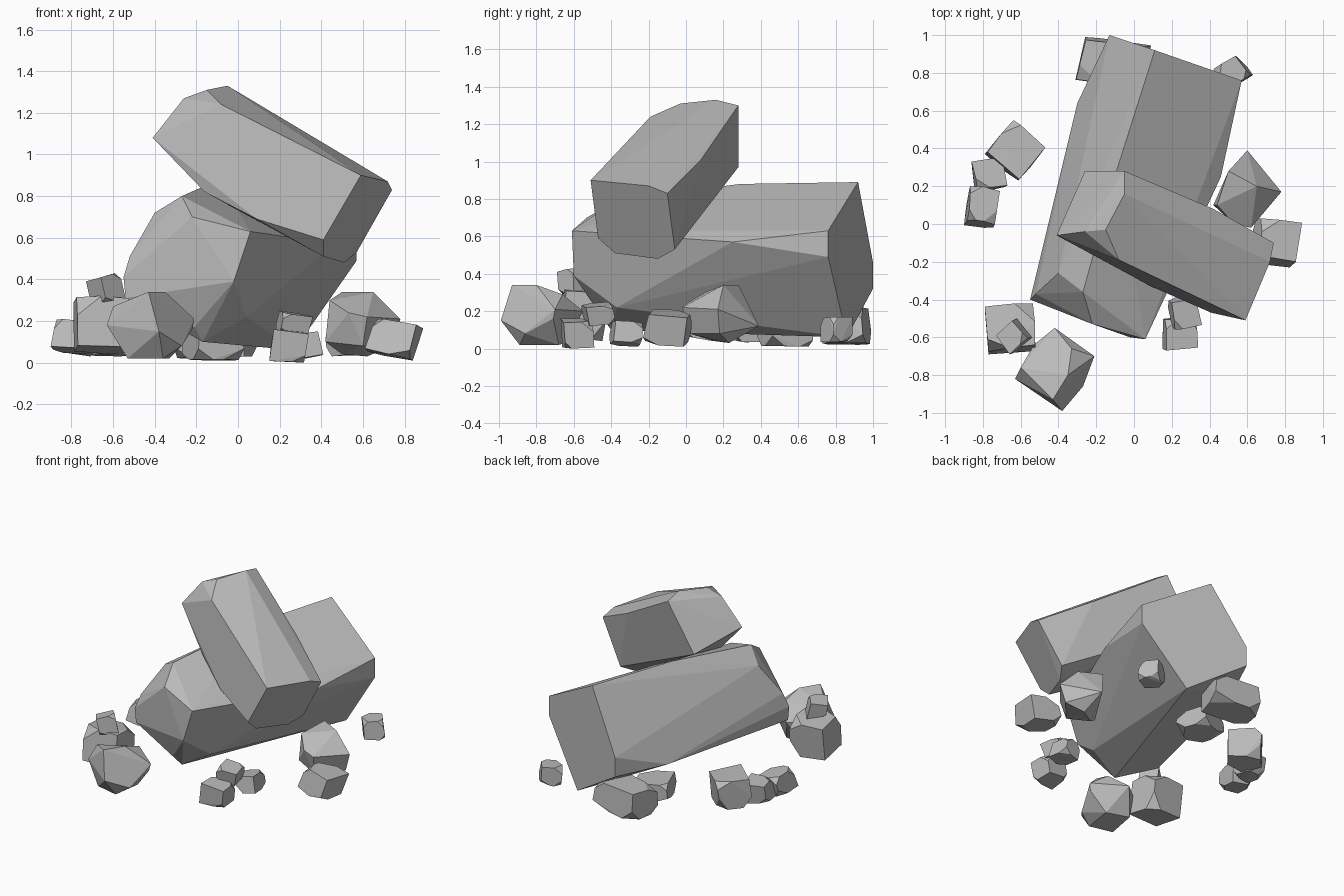
import bpy, bmesh, math, random
from mathutils import Vector, Matrix

# Remove the default object only
default = bpy.data.objects.get("Cube")
if default:
    bpy.data.objects.remove(default, do_unlink=True)

# One stone colour for everything
STONE = (0.5, 0.5, 0.5, 1)
stone = bpy.data.materials.new("grey stone")
stone.use_nodes = True
stone.diffuse_color = STONE
for node in stone.node_tree.nodes:
    if node.type == 'BSDF_PRINCIPLED':
        node.inputs["Base Color"].default_value = STONE
        node.inputs["Roughness"].default_value = 0.9


def chiselled(name, points, merge_angle=6):
    """Wrap points in a convex, flat-faced stone and merge nearly flat facets."""
    bm = bmesh.new()
    for point in points:
        bm.verts.new(point)
    hull = bmesh.ops.convex_hull(bm, input=bm.verts)
    unused = set(hull["geom_interior"]) | set(hull["geom_unused"])
    loose = [item for item in unused if isinstance(item, bmesh.types.BMVert)]
    bmesh.ops.delete(bm, geom=loose, context='VERTS')
    bmesh.ops.dissolve_limit(bm, angle_limit=math.radians(merge_angle),
                             verts=bm.verts, edges=bm.edges)
    bmesh.ops.recalc_face_normals(bm, faces=bm.faces)
    mesh = bpy.data.meshes.new(name)
    bm.to_mesh(mesh)
    bm.free()
    mesh.materials.append(stone)
    obj = bpy.data.objects.new(name, mesh)
    bpy.context.scene.collection.objects.link(obj)
    return obj


def rubble(name, low, high, yaw, seed, tilt=14):
    """Turned block with some corners knocked off, fitted between low and high."""
    rng = random.Random(seed)
    turn = (Matrix.Rotation(math.radians(yaw), 3, 'Z')
            @ Matrix.Rotation(math.radians(rng.uniform(-tilt, tilt)), 3, 'X')
            @ Matrix.Rotation(math.radians(rng.uniform(-tilt, tilt)), 3, 'Y'))
    points = []
    signs = (-1, 1)
    for corner in [Vector((x, y, z)) for x in signs for y in signs for z in signs]:
        corner = corner * rng.uniform(0.88, 1)
        if rng.random() < 0.6:
            # A knocked-off corner becomes three points along its edges
            for axis in range(3):
                chip = corner.copy()
                chip[axis] *= rng.uniform(0.1, 0.6)
                points.append(turn @ chip)
        else:
            points.append(turn @ corner)
    fitted = [[], [], []]
    for axis in range(3):
        values = [point[axis] for point in points]
        bottom, top = min(values), max(values)
        span = high[axis] - low[axis]
        fitted[axis] = [low[axis] + span * (v - bottom) / (top - bottom) for v in values]
    return chiselled(name, list(zip(*fitted)))


# Long slab lying on the ground
front_end = [
    (-.55, -.4, .41), (-.52, -.37, .51), (-.4, -.26, .72), (-.27, -.36, .8),
    (-.22, -.53, .7), (.06, -.61, .63), (-.02, -.6, .39), (.04, -.37, .22),
    (-.54, -.4, .31), (-.21, -.45, .17), (-.17, -.4, .1),
]
back_end = [
    (.11, .92, .89), (.57, .76, .63), (.57, .76, .49), (.27, .86, .06),
    (-.13, 1, .46), (-.13, 1, .32),
]
middle = [(-.09, .29, .88), (.46, .25, .57), (-.38, .3, .33), (-.3, .64, .32)]
chiselled("lying_slab", front_end + middle + back_end, merge_angle=4)

# Slab leaning across the top
raised_end = [
    (-.41, -.06, 1.08), (-.26, -.04, 1.27), (-.05, .28, 1.3), (-.05, .16, 1.33),
    (-.15, -.03, 1.31), (-.08, -.19, 1.24), (-.26, .28, .97), (-.16, -.18, .82),
]
lowered_end = [
    (.59, -.51, .9), (.72, -.2, .87), (.74, -.1, .83), (.57, -.06, .53),
    (.51, -.15, .48), (.41, -.38, .51), (.41, -.47, .59), (.09, -.33, .69),
    (.42, .08, 1.01),
]
chiselled("leaning_slab", raised_end + lowered_end, merge_angle=4)

# Two large boulders beside the slabs
chiselled("front_boulder", [
    (-.43, -.93, .34), (-.35, -.8, .34), (-.33, -.66, .29), (-.42, -.55, .2),
    (-.21, -.7, .21), (-.22, -.71, .16), (-.27, -.86, .08), (-.38, -.99, .15),
    (-.63, -.82, .18), (-.6, -.76, .27), (-.53, -.64, .2), (-.36, -.89, .02),
    (-.53, -.85, .02), (-.5, -.64, .03), (-.33, -.68, .02),
])
chiselled("left_boulder", [
    (.5, .28, .34), (.65, .2, .34), (.44, .1, .3), (.62, -.02, .22),
    (.78, .17, .21), (.6, .39, .12), (.42, .1, .1), (.53, 0, .24),
    (.6, .02, .08), (.62, .23, .03), (.5, .15, .04), (.74, .18, .08),
])

# Loose rubble around the slabs: name, low corner, high corner, yaw
pieces = [
    ("front_right_boulder", (-.79, -.69, .04), (-.52, -.42, .32), 5),
    ("front_right_cap_stone", (-.73, -.69, .28), (-.54, -.5, .43), 40),
    ("front_left_stone", (.15, -.67, 0), (.34, -.49, .16), 3),
    ("front_left_cap_stone", (.18, -.56, .12), (.36, -.38, .25), 10),
    ("front_left_inner_stone", (.25, -.41, .01), (.41, -.23, .15), 8),
    ("left_outer_stone", (.61, -.23, .01), (.89, .03, .21), -8),
    ("back_left_stone", (.42, .72, .03), (.63, .89, .17), 35),
    ("back_stone", (-.31, .72, .02), (.09, .99, .22), -10),
    ("tucked_stone", (-.27, .38, .01), (.03, .68, .14), 20),
    ("right_back_boulder", (-.79, .23, .03), (-.47, .55, .25), 50),
    ("right_middle_stone", (-.86, .16, .03), (-.67, .35, .19), 10),
    ("right_front_stone", (-.9, -.02, .04), (-.71, .2, .21), -8),
]
for index, (name, low, high, yaw) in enumerate(pieces):
    rubble(name, low, high, yaw, seed=index + 3)
